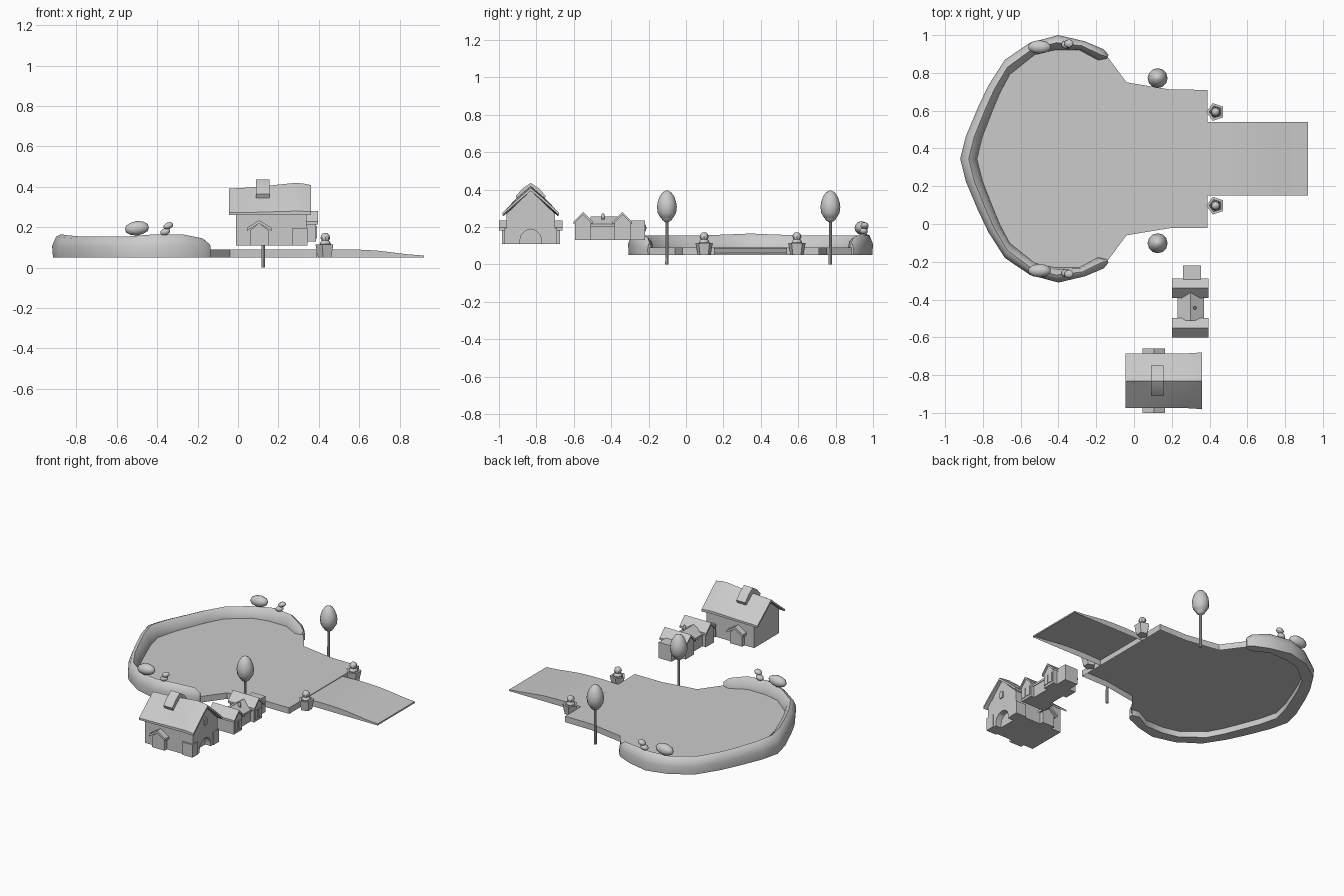
import bpy, bmesh, math

if "Cube" in bpy.data.objects:
    bpy.data.objects.remove(bpy.data.objects["Cube"])

CY = 0.345      # symmetry line of the terrace
HY = -0.83      # symmetry line of the house


def finish(name, bm, angle=30):
    bmesh.ops.recalc_face_normals(bm, faces=bm.faces)
    me = bpy.data.meshes.new(name)
    bm.to_mesh(me)
    bm.free()
    ob = bpy.data.objects.new(name, me)
    bpy.context.collection.objects.link(ob)
    bpy.ops.object.select_all(action='DESELECT')
    ob.select_set(True)
    bpy.context.view_layer.objects.active = ob
    bpy.ops.object.shade_smooth_by_angle(angle=math.radians(angle))
    return ob


def loft(name, rings, angle=30, closed=True, caps=(True, True)):
    """Skin a list of equal-length point rings."""
    bm = bmesh.new()
    rows = [[bm.verts.new(p) for p in r] for r in rings]
    n = len(rows[0])
    for a, b in zip(rows, rows[1:]):
        for i in range(n if closed else n - 1):
            j = (i + 1) % n
            bm.faces.new((a[i], a[j], b[j], b[i]))
    for use, row in zip(caps, (rows[0], rows[-1])):
        if use:
            bm.faces.new(row)
    return finish(name, bm, angle)


def prism(name, prof, a0, a1, axis='x'):
    place = (lambda a, u, v: (a, u, v)) if axis == 'x' else (lambda a, u, v: (u, a, v))
    return loft(name, [[place(a, u, v) for u, v in prof] for a in (a0, a1)])


def box(name, x0, x1, y0, y1, z0, z1):
    return prism(name, [(y0, z0), (y1, z0), (y1, z1), (y0, z1)], x0, x1)


def chevron(c, w, eave, peak, t):
    return [(c - w, eave), (c, peak), (c + w, eave), (c + w, eave - t), (c, peak - t), (c - w, eave - t)]


def lathe(name, prof, n, x, y, phase=0, angle=40):
    return loft(name, [[(x + r * math.cos(phase + 2 * math.pi * i / n),
                         y + r * math.sin(phase + 2 * math.pi * i / n), z)
                        for i in range(n)] for r, z in prof], angle)


def rock(name, loc, size, tilt=0):
    bpy.ops.mesh.primitive_ico_sphere_add(subdivisions=2, radius=1, location=loc, rotation=(0, tilt, 0))
    ob = bpy.context.object
    ob.name = name
    ob.scale = size
    bpy.ops.object.shade_smooth_by_angle(angle=math.radians(45))


# curved rim wall: outer and inner plan points for one half, with crest heights
outer = [(-.135, .55), (-.16, .58), (-.26, .622), (-.40, .655), (-.55, .615),
         (-.683, .525), (-.77, .39), (-.825, .275), (-.89, .12), (-.92, 0)]
inner = [(-.145, .53), (-.19, .52), (-.29, .575), (-.42, .575), (-.525, .55),
         (-.657, .445), (-.71, .345), (-.745, .26), (-.80, .12), (-.83, 0)]
crest = [.115, .145, .165, .165, .155, .155, .155, .155, .16, .165]
section = [(.05, 0), (0, .5), (.22, .9), (.5, 1), (.88, .75), (1, .3), (1, 0)]


def rim_ring(o, i, top, s):
    return [(o[0] + (i[0] - o[0]) * t, CY + s * (o[1] + (i[1] - o[1]) * t), .05 + (top - .05) * h)
            for t, h in section]


half = list(zip(outer, inner, crest))
rings = [rim_ring(*h, 1) for h in half] + [rim_ring(*h, -1) for h in half[-2::-1]]
loft("rim_wall", rings, 50)

# terrace floor with an open underside
mid = [((o[0] + i[0]) / 2, (o[1] + i[1]) / 2) for o, i in zip(outer, inner)]
edge = [(.39, .195), (.39, .365), (.19, .367), (-.04, .405)] + mid
edge = [(x, CY + y) for x, y in edge] + [(x, CY - y) for x, y in edge[-2::-1]]
loft("terrace_floor", [[(x, y, z) for x, y in edge] for z in (.05, .09)], caps=(False, True))

# sloping ramp
ramp = [(.39, .086), (.5, .09), (.6, .089), (.68, .085), (.76, .076), (.84, .066), (.92, .06)]
loft("ramp", [[(x, CY - .195, .05), (x, CY - .195, z), (x, CY + .195, z), (x, CY + .195, .05)]
              for x, z in ramp], closed=False, caps=(False, True))

# mirrored rocks, trees and planters
for s, side in ((1, "back"), (-1, "front")):
    rock("large_rock_" + side, (-.50, CY + s * .592, .195), (.062, .036, .036), -.1)
    rock("small_rock_base_" + side, (-.36, CY + s * .605, .177), (.026, .022, .018), -.3)
    rock("small_rock_top_" + side, (-.345, CY + s * .61, .207), (.026, .022, .017), -.35)
    ty = CY - .01 + s * .437
    lathe("tree_trunk_" + side, [(.009, 0), (.008, .25)], 8, .125, ty)
    lathe("tree_cup_" + side, [(.008, .225), (.026, .238), (.036, .26), (.03, .27)], 12, .125, ty)
    lathe("tree_crown_" + side, [(.012, .235), (.034, .25), (.049, .275), (.053, .308), (.049, .335),
                                 (.038, .365), (.022, .386), (.003, .396)], 12, .125, ty)
    py = CY + s * .248
    lathe("planter_pot_" + side, [(.036, .05), (.049, .115), (.034, .115), (.032, .105)], 5, .432, py, math.pi)
    lathe("planter_shrub_" + side, [(.024, .105), (.028, .118), (.021, .131), (.018, .134), (.024, .146),
                                    (.021, .16), (.011, .17), (.001, .172)], 8, .432, py)

# house body, with an arched doorway notch in the right end
w = .13
shell = [(HY + w, .11), (HY + w, .27), (HY, .395), (HY - w, .27), (HY - w, .11)]
prism("house_body", shell, -.01, .30)
arch = [(HY + .058 * math.cos(math.radians(a)), .13 + .058 * math.sin(math.radians(a)))
        for a in range(180, -1, -30)]
prism("house_end_wall", shell + [(HY - .058, .11)] + arch + [(HY + .058, .11)], .30, .34)
prism("gable_window", [(HY - .013, .275), (HY + .013, .275), (HY + .013, .315), (HY, .325), (HY - .013, .315)],
      .335, .347)
for s in (1, -1):   # base course blocks beside the doorway
    y = HY + s * .11
    box("corner_base", .27, .345, y - .03, y + .03, .11, .195)

# sagging roof
roof = []
for x, lift, flare in [(-.045, -.022, 0), (.03, -.018, 0), (.12, -.012, 0), (.2, -.002, 0),
                       (.28, .006, 0), (.32, .004, .002), (.36, -.004, .006)]:
    upper = [(-.145 - flare, .278), (-.08, .345), (0, .413), (.08, .345), (.145 + flare, .278)]
    lower = [(u, v - .016) for u, v in upper[::-1]]
    roof.append([(x, HY + u, v + lift * min(1, max(0, (v - .25) / .1))) for u, v in upper + lower])
loft("house_roof", roof, 25)

# saddle cap straddling the ridge
prism("ridge_saddle", [(HY - .08, .365), (HY - .045, .405), (HY, .435), (HY + .045, .405), (HY + .08, .365),
                       (HY + .07, .345), (HY, .395), (HY - .07, .345)], .09, .155)

# gabled porches on both long sides
for s, side in ((1, "back"), (-1, "front")):
    prism("porch_wall_" + side, [(.06, .11), (.15, .11), (.15, .185), (.105, .22), (.06, .185)],
          HY + s * .12, HY + s * .155, 'y')
    prism("porch_roof_" + side, chevron(.105, .06, .198, .235, .016), HY + s * .11, HY + s * .17, 'y')

# shed: two cross-gabled wings, linking middle and end block
for c, name in ((-.34, "back"), (-.55, "front")):
    prism("shed_wing_" + name, [(c - .043, .13), (c + .043, .13), (c + .043, .225), (c, .268), (c - .043, .225)],
          .21, .385)
    prism("shed_wing_roof_" + name, chevron(c, .052, .228, .28, .014), .2, .395)
    for dy in (-.02, .02):
        box("shed_panel_" + name, .383, .39, c + dy - .015, c + dy + .015, .145, .205)
prism("shed_middle", [(.235, .13), (.36, .13), (.36, .215), (.3, .245), (.235, .215)], -.51, -.37, 'y')
prism("shed_middle_roof", chevron(.3, .07, .215, .257, .014), -.51, -.36, 'y')
lathe("shed_roof_vent", [(.009, .235), (.009, .265), (.005, .272)], 8, .322, -.444)
box("shed_end_block", .26, .355, -.31, -.22, .13, .235)
